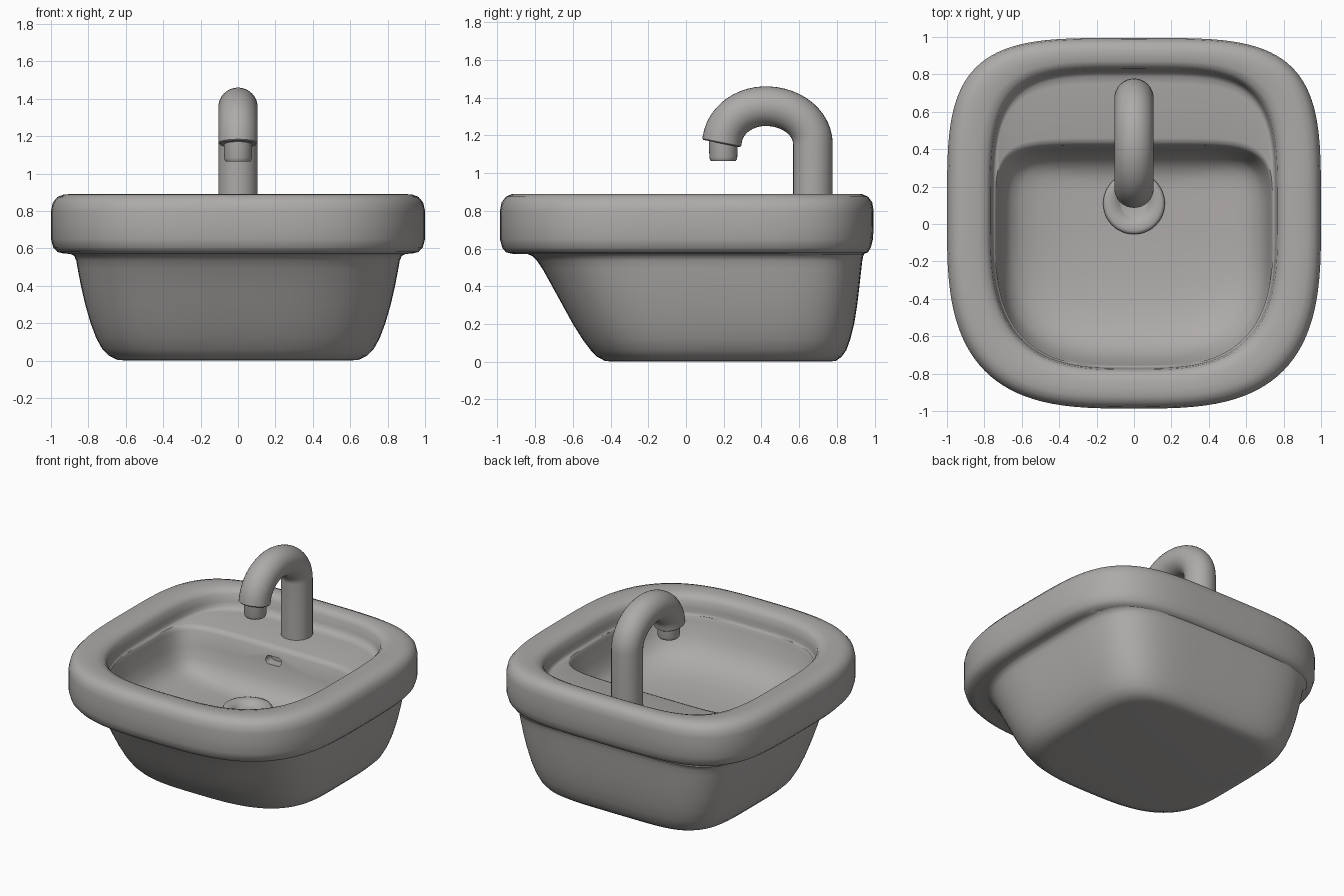
import bpy, bmesh, math
from mathutils import Vector

if "Cube" in bpy.data.objects:
    bpy.data.objects.remove(bpy.data.objects["Cube"])

mat = bpy.data.materials.new("warm grey ceramic")
mat.diffuse_color = (0.42, 0.405, 0.395, 1)
mat.use_nodes = True
mat.node_tree.nodes["Principled BSDF"].inputs["Base Color"].default_value = mat.diffuse_color


def ring(z, w, f, b, nf=3.1, nb=4.0, cy=None, n=112):
    """Rounded outline: half width w, front y f, back y b, own roundness at each end."""
    cy = (f + b) / 2 if cy is None else cy
    pts = []
    for i in range(n):
        a = 2 * math.pi * i / n
        c, s = math.cos(a), math.sin(a)
        e = nb if s > 0 else nf
        d = b - cy if s > 0 else cy - f
        pts.append(Vector((w * math.copysign(abs(c) ** (2 / e), c),
                           cy + d * math.copysign(abs(s) ** (2 / e), s), z)))
    return pts


def circle(c, r, tangent=Vector((0, 0, 1)), n=32):
    """Circle across a path in the yz plane."""
    side = Vector((1, 0, 0))
    up = tangent.normalized().cross(side)
    return [c + r * (side * math.cos(2 * math.pi * i / n) + up * math.sin(2 * math.pi * i / n))
            for i in range(n)]


def loft(name, rings, angle=40):
    bm = bmesh.new()
    rows = [[bm.verts.new(p) for p in r] for r in rings]
    n = len(rows[0])
    for a, b in zip(rows, rows[1:]):
        for i in range(n):
            bm.faces.new((a[i], a[(i + 1) % n], b[(i + 1) % n], b[i]))
    bm.faces.new(rows[0][::-1])
    bm.faces.new(rows[-1])
    bmesh.ops.recalc_face_normals(bm, faces=bm.faces)
    me = bpy.data.meshes.new(name)
    bm.to_mesh(me)
    bm.free()
    ob = bpy.data.objects.new(name, me)
    me.materials.append(mat)
    bpy.context.collection.objects.link(ob)
    smooth(ob, angle)
    return ob


def smooth(ob, angle):
    bpy.ops.object.select_all(action='DESELECT')
    ob.select_set(True)
    bpy.context.view_layer.objects.active = ob
    bpy.ops.object.shade_smooth_by_angle(angle=math.radians(angle))


# basin: outer shell from the foot up, over the rim, across the ledge, into the bowl
rings = []
for z, w, f, b in [(0, .60, -.39, .76), (.004, .645, -.43, .795), (.025, .69, -.47, .825),
                   (.06, .725, -.505, .85), (.12, .758, -.55, .872), (.2, .788, -.60, .892),
                   (.3, .817, -.655, .908), (.4, .84, -.71, .92), (.49, .857, -.76, .93),
                   (.535, .865, -.79, .935), (.56, .876, -.815, .94), (.57, .895, -.84, .945)]:
    rings.append(ring(z, w, f, b, 3.1, 5.0, .1))
for z, w, f, b in [(.572, .93, -.92, .945), (.58, .965, -.955, .965), (.605, .988, -.975, .98),
                   (.65, 1, -.987, .992), (.72, 1, -.987, .995), (.80, 1, -.987, .995),
                   (.845, .99, -.978, .988), (.875, .965, -.955, .965), (.888, .93, -.925, .935),
                   (.89, .89, -.89, .91), (.888, .83, -.84, .87), (.875, .79, -.80, .845),
                   (.85, .768, -.78, .83), (.80, .76, -.772, .82), (.772, .757, -.77, .81),
                   (.757, .752, -.767, .79)]:
    rings.append(ring(z, w, f, b, 3.1, 4.0, .03))
for z, w, f, b in [(.752, .745, -.763, .75), (.75, .742, -.761, .46), (.742, .738, -.757, .435),
                   (.72, .733, -.75, .42), (.62, .715, -.72, .40), (.54, .69, -.67, .38),
                   (.49, .655, -.61, .355), (.455, .60, -.53, .325), (.43, .51, -.42, .29),
                   (.415, .38, -.27, .25), (.408, .2, -.08, .2)]:
    rings.append(ring(z, w, f, b, 3.1, 4.2 if b > .6 else 6, .03 if b > .6 else -.1 if b > .36 else .0))
basin = loft("sink_basin", rings)

# overflow slot cut in the back wall
slot = []
for y in (.30, .47):
    row = []
    for i in range(32):
        a = 2 * math.pi * i / 32
        row.append(Vector((math.copysign(.035, math.cos(a)) + .028 * math.cos(a), y,
                           .655 + .028 * math.sin(a))))
    slot.append(row)
cutter = loft("overflow_cutter", slot)
cutter.hide_render = True
mod = basin.modifiers.new("overflow", 'BOOLEAN')
mod.operation = 'DIFFERENCE'
mod.solver = 'EXACT'
mod.object = cutter
bpy.context.view_layer.objects.active = basin
bpy.ops.object.modifier_apply(modifier=mod.name)
bpy.data.objects.remove(cutter)
smooth(basin, 40)

# drain ring
loft("drain_ring", [circle(Vector((0, .11, z)), r, n=48) for r, z in
                    [(.165, .395), (.165, .425), (.158, .436), (.145, .441), (.115, .438),
                     (.09, .428), (.075, .412), (.07, .409)]])

# faucet spout: straight riser, then a hooked arc
path = [Vector((0, .673, .73)), Vector((0, .673, .95))]
for i in range(25):
    a = math.radians(i * 172 / 24)
    ry = .25 if a < math.pi / 2 else .232
    path.append(Vector((0, .423 + ry * math.cos(a), 1.155 + .20 * math.sin(a))))
path.append(path[-1] + Vector((0, -.004, -.02)))
spout = []
for i, p in enumerate(path):
    t = path[min(i + 1, len(path) - 1)] - path[max(i - 1, 0)]
    spout.append(circle(p, .105, t))
end, down = path[-1], (path[-1] - path[-2]).normalized()
spout.append(circle(end + down * .006, .098, down))
loft("faucet_spout", spout)

# aerator nozzle under the spout end
tilt = Vector((0, .01, -1)).normalized()
start = Vector((0, .197, 1.18))
loft("faucet_nozzle", [circle(start + tilt * d, r, tilt) for d, r in
                       [(0, .076), (.095, .074), (.108, .071), (.116, .066), (.116, .05), (.09, .048)]], 35)
